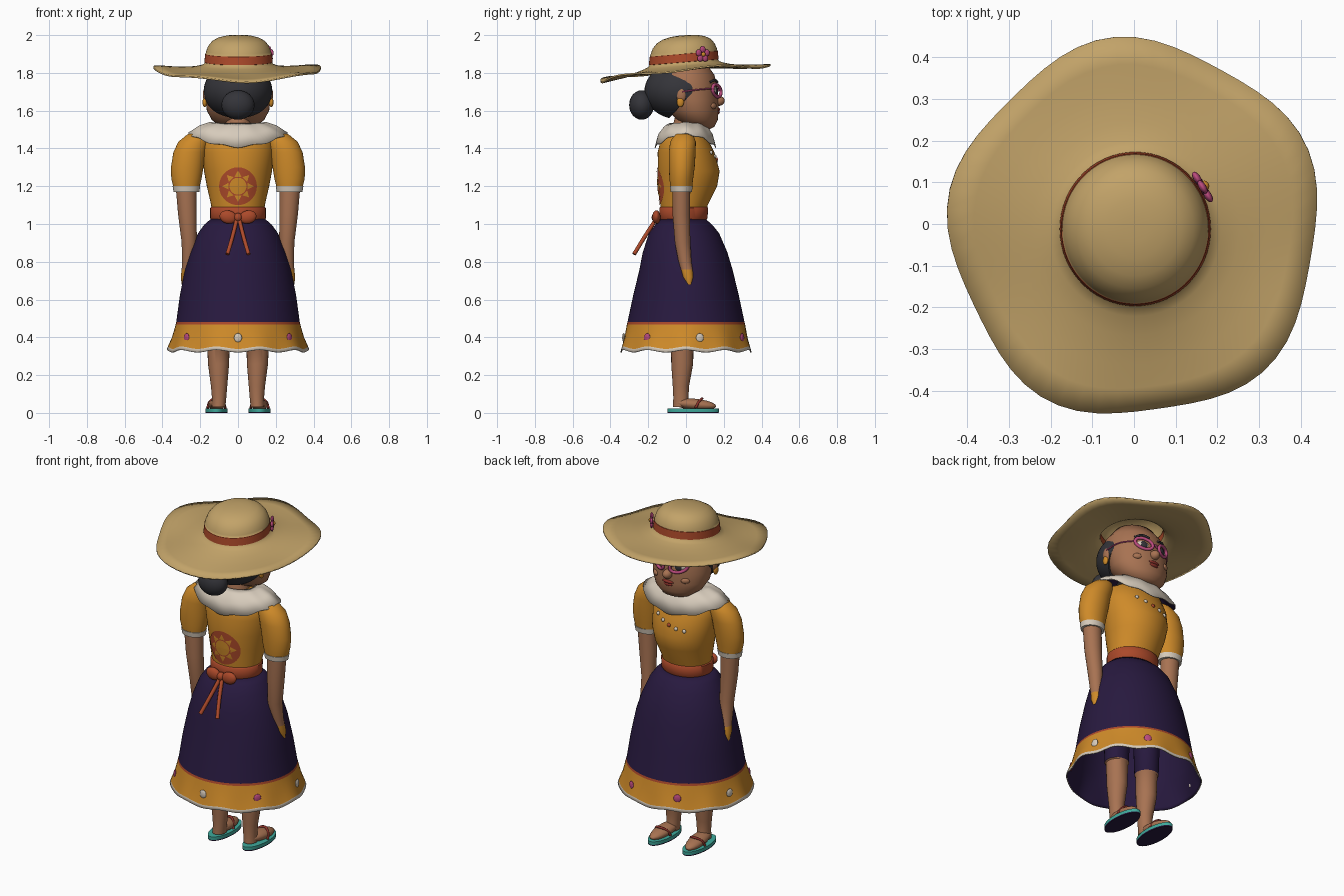
import bpy, bmesh
from math import sin, cos, pi, radians, sqrt
from mathutils import Vector, Matrix

old = bpy.data.objects.get("Cube")
if old:
    bpy.data.objects.remove(old)


def material(name, *rgb):
    m = bpy.data.materials.new(name)
    m.use_nodes = True
    m.diffuse_color = (*rgb, 1)
    m.node_tree.nodes["Principled BSDF"].inputs["Base Color"].default_value = (*rgb, 1)
    return m


straw = material("straw", .54, .365, .14)
hair = material("charcoal_hair", .034, .034, .041)
skin = material("brown_skin", .39, .17, .085)
gold = material("gold_cloth", .62, .255, .022)
cream = material("cream", .68, .60, .50)
purple = material("deep_purple", .021, .010, .050)
red = material("brick_red", .41, .067, .023)
pink = material("pink", .50, .07, .21)
teal = material("teal", .05, .40, .33)
dark_red = material("dark_red", .25, .03, .022)

SIDES = (("left", 1), ("right", -1))


def finish(ob, mats, angle=50):
    for m in mats:
        ob.data.materials.append(m)
    bpy.ops.object.select_all(action='DESELECT')
    ob.select_set(True)
    bpy.context.view_layer.objects.active = ob
    bpy.ops.object.shade_smooth_by_angle(angle=radians(angle))
    return ob


def mesh_object(name, bm, mats, angle=50):
    me = bpy.data.meshes.new(name)
    bm.to_mesh(me)
    bm.free()
    ob = bpy.data.objects.new(name, me)
    bpy.context.collection.objects.link(ob)
    return finish(ob, mats, angle)


def loft(name, rings, mats, bands=None, n=32, warp=None, top=True, base=True, angle=50):
    """Skin elliptical rings (x, y, z, rx, ry), listed from top to bottom."""
    bm = bmesh.new()
    loops = []
    for cx, cy, z, rx, ry in rings:
        loop = []
        for i in range(n):
            t = 2 * pi * i / n
            p = Vector((cx + rx * cos(t), cy + ry * sin(t), z))
            loop.append(bm.verts.new(warp(p, t, rx) if warp else p))
        loops.append(loop)
    for k, (a, b) in enumerate(zip(loops, loops[1:])):
        for i in range(n):
            j = (i + 1) % n
            f = bm.faces.new((a[i], b[i], b[j], a[j]))
            f.material_index = bands[k] if bands else 0
    if top:
        bm.faces.new(loops[0])
    if base:
        bm.faces.new(loops[-1][::-1]).material_index = bands[-1] if bands else 0
    return mesh_object(name, bm, mats, angle)


def thicken(ob, thickness, inner_slot):
    mod = ob.modifiers.new("thickness", 'SOLIDIFY')
    mod.thickness = thickness
    mod.offset = -1
    mod.material_offset = inner_slot


def ball(name, loc, size, mat, rot=(0, 0, 0), n=20):
    bpy.ops.mesh.primitive_uv_sphere_add(segments=n, ring_count=n // 2 + 2, location=loc, rotation=rot)
    ob = bpy.context.object
    ob.name = name
    ob.scale = size
    return finish(ob, [mat], 80)


def tube(name, pts, r, mat, cyclic=False):
    cu = bpy.data.curves.new(name, 'CURVE')
    cu.dimensions = '3D'
    cu.bevel_depth = r
    cu.bevel_resolution = 2
    cu.resolution_u = 6
    cu.use_fill_caps = True
    sp = cu.splines.new('BEZIER')
    sp.bezier_points.add(len(pts) - 1)
    sp.use_cyclic_u = cyclic
    for bp, p in zip(sp.bezier_points, pts):
        bp.co = p
        bp.handle_left_type = bp.handle_right_type = 'AUTO'
    cu.materials.append(mat)
    ob = bpy.data.objects.new(name, cu)
    bpy.context.collection.objects.link(ob)


# Bodice and belt
bodice = [(0, 0, 1.52, .08, .08), (0, -.01, 1.46, .18, .12), (0, 0, 1.38, .19, .15),
          (0, .015, 1.28, .18, .163), (0, .01, 1.2, .165, .155), (0, -.01, 1.1, .142, .125),
          (0, -.015, 1.02, .138, .113)]
loft("bodice", bodice, [gold], n=48)
loft("belt", [(0, -.012, 1.09, .141, .124), (0, -.012, 1.085, .147, .129),
              (0, -.013, 1.03, .147, .127), (0, -.013, 1.02, .141, .12)], [red], n=48)


def bodice_y(x, z, side):
    for a, b in zip(bodice, bodice[1:]):
        if b[2] <= z <= a[2]:
            u = (a[2] - z) / (a[2] - b[2])
            cy, rx, ry = (a[k] + (b[k] - a[k]) * u for k in (1, 3, 4))
            return cy + side * ry * sqrt(max(0, 1 - (x / rx) ** 2))


# Sun emblem fitted to the bodice
def emblem_plate(name, shape, off, mat, steps=5):
    bm = bmesh.new()

    def vert(x, z):
        return bm.verts.new((x, bodice_y(x, z + 1.2, -1) - off, z + 1.2))
    mx, mz = (sum(p[k] for p in shape) / len(shape) for k in (0, 1))
    loops = [[vert(mx + (x - mx) * k / steps, mz + (z - mz) * k / steps) for x, z in shape]
             for k in range(1, steps + 1)]
    bm.faces.new(loops[0])
    m = len(shape)
    for a, b in zip(loops, loops[1:]):
        for i in range(m):
            bm.faces.new((a[i], b[i], b[(i + 1) % m], a[(i + 1) % m]))
    mesh_object(name, bm, [mat])


def polar(r, degrees):
    return r * cos(radians(degrees)), r * sin(radians(degrees))


emblem_plate("emblem_disc", [polar(.1, 10 * i) for i in range(36)], .004, red)
emblem_plate("emblem_sun", [polar(.045, 15 * i) for i in range(24)], .007, gold)
for k in range(8):
    a = 45 * k
    emblem_plate("emblem_ray", [polar(.053, a - 20), polar(.084, a), polar(.053, a + 20)], .007, gold, 3)

# Beads slanting across the chest
for k in range(-2, 3):
    x, z = k * .045, 1.342 + .014 * k + .002 * k * k
    ball("chest_bead", (x, bodice_y(x, z, 1), z), (.011, .009, .011), cream if k else red, n=12)


# Collar, scalloped and higher over the shoulders
def drape(p, t, rx):
    w = (rx - .1) / .16
    p.z += w * (.066 * cos(t) ** 2 + .005 * cos(10 * t))
    return p


collar = loft("collar", [(0, 0, 1.535, .10, .085), (0, 0, 1.518, .15, .115), (0, -.003, 1.475, .205, .145),
                         (0, -.003, 1.41, .264, .163)], [cream, purple], n=80, warp=drape,
              top=False, base=False)
thicken(collar, .006, 1)

# Sleeves, arms and legs
for side, s in SIDES:
    loft(side + "_sleeve", [(s * .2, -.01, 1.49, .03, .03), (s * .212, -.012, 1.473, .058, .05),
                            (s * .236, -.016, 1.435, .08, .068), (s * .256, -.02, 1.38, .086, .071),
                            (s * .269, -.022, 1.3, .086, .068), (s * .273, -.025, 1.24, .08, .063),
                            (s * .273, -.025, 1.2, .070, .058), (s * .273, -.025, 1.2, .073, .061),
                            (s * .273, -.025, 1.17, .068, .056)], [gold, cream], [0] * 6 + [1] * 2)
    loft(side + "_arm", [(s * .275, -.025, 1.2, .055, .048), (s * .268, -.025, 1.05, .049, .046),
                         (s * .258, -.018, .9, .04, .041), (s * .263, -.005, .8, .034, .034),
                         (s * .270, .004, .76, .028, .032), (s * .281, .011, .72, .022, .028),
                         (s * .290, .018, .68, .008, .01)], [skin, gold], [0] * 4 + [1] * 2, n=24)
    loft(side + "_leg", [(s * .105, -.02, .7, .075, .075), (s * .105, -.02, .40, .066, .066),
                         (s * .104, -.02, .395, .060, .060), (s * .103, -.02, .26, .056, .058),
                         (s * .1, -.027, .14, .043, .043), (s * .1, -.027, .08, .038, .04),
                         (s * .103, -.025, .03, .036, .045)], [purple, skin], [0] + [1] * 5, n=24)
    ball(side + "_foot", (s * .112, .045, .045), (.046, .115, .03), skin, (radians(-5), 0, radians(-4 * s)))
    loft(side + "_sandal", [(s * .114, .038, .024, .058, .136), (s * .114, .038, .006, .058, .136),
                            (s * .114, .038, 0, .057, .135)], [teal, purple], [0, 1])
    tube(side + "_sandal_strap", [(s * .066, .05, .025), (s * .082, .07, .062), (s * .114, .085, .075),
                                  (s * .147, .07, .062), (s * .162, .05, .025)], .007, dark_red)


# Skirt with a gold border and wavy hem
def flare(p, t, rx):
    w = min(1, max(0, (.46 - p.z) / .12))
    ripple = w * cos(10 * t)
    return Vector((p.x * (1 + .012 * ripple), p.y * (1 + .012 * ripple), p.z + .007 * ripple))


skirt = loft("skirt", [(0, -.015, 1.03, .14, .115), (0, -.012, .995, .18, .152), (0, -.01, .95, .212, .186),
                       (0, -.005, .85, .254, .224), (0, 0, .76, .281, .246), (0, 0, .62, .308, .28),
                       (0, 0, .48, .327, .31), (0, 0, .468, .33, .313), (0, 0, .40, .346, .328),
                       (0, 0, .345, .367, .345), (0, 0, .328, .373, .350)],
             [purple, red, gold, cream, purple], [0] * 6 + [1, 2, 2, 3], n=80, warp=flare,
             top=False, base=False)
thicken(skirt, .006, 4)
for k in range(7):
    t = radians(-90 + 360 * k / 7)
    ball("hem_bead", (.348 * cos(t), .330 * sin(t), .398), (.008, .021, .024),
         cream if k in (0, 2, 5) else pink, (0, 0, t), n=14)

# Bow
ball("bow_knot", (0, -.16, 1.035), (.022, .022, .024), red)
for side, s in SIDES:
    ball(side + "_bow_loop", (s * .052, -.157, 1.037), (.046, .022, .035), red, (0, radians(-12 * s), 0))
    tube(side + "_bow_tail", [(s * .005, -.155, 1.03), (s * .03, -.22, .93), (s * .056, -.275, .84)], .011, red)

# Head, neck and hair
loft("neck", [(0, .02, 1.6, .07, .07), (0, 0, 1.54, .065, .065), (0, 0, 1.48, .075, .07)], [skin])
loft("head", [(0, 0, 1.86, .11, .1), (0, 0, 1.79, .165, .15), (0, .01, 1.72, .172, .158),
              (0, .03, 1.66, .172, .142), (0, .04, 1.6, .165, .132), (0, .06, 1.55, .138, .108),
              (0, .08, 1.515, .09, .07), (0, .09, 1.502, .045, .035)], [skin], n=40, angle=70)
bm = bmesh.new()
bmesh.ops.create_uvsphere(bm, u_segments=40, v_segments=24, radius=1,
                          matrix=Matrix.Translation((0, -.03, 1.704)) @ Matrix.Diagonal((.182, .19, .151, 1)))
cut = bmesh.ops.bisect_plane(bm, geom=bm.verts[:] + bm.edges[:] + bm.faces[:], plane_co=(0, -.035, 1.62),
                             plane_no=(0, .165, -.15), clear_outer=True)
bmesh.ops.contextual_create(bm, geom=[e for e in cut["geom_cut"] if isinstance(e, bmesh.types.BMEdge)])
mesh_object("hair", bm, [hair])
ball("hair_bun", (0, -.235, 1.63), (.088, .066, .078), hair)

# Face and glasses
ball("nose", (0, .172, 1.652), (.027, .033, .027), skin)
ball("upper_lip", (0, .166, 1.606), (.037, .015, .011), dark_red)
ball("lower_lip", (0, .164, 1.591), (.030, .015, .012), dark_red)
tube("glasses_bridge", [(-.022, .170, 1.708), (0, .176, 1.714), (.022, .170, 1.708)], .007, pink)
for side, s in SIDES:
    ball(side + "_ear", (s * .168, -.025, 1.685), (.018, .028, .042), skin)
    ball(side + "_earring", (s * .176, -.03, 1.645), (.012, .019, .026), gold)
    ball(side + "_cheek", (s * .098, .145, 1.625), (.024, .012, .016), skin, (0, 0, radians(-35 * s)))
    ball(side + "_eye", (s * .065, .148, 1.703), (.036, .016, .024), cream, (0, 0, radians(-20 * s)))
    ball(side + "_iris", (s * .064, .158, 1.703), (.022, .009, .021), hair, (0, 0, radians(-20 * s)))
    tube(side + "_brow", [(s * .03, .166, 1.752), (s * .07, .152, 1.762), (s * .105, .126, 1.75)], .006, hair)
    rim = [(s * (.066 + .044 * cos(a)), .163 - .022 * cos(a), 1.706 + .031 * sin(a) + .009 * cos(a))
           for a in [k * pi / 5 for k in range(10)]]
    tube(side + "_glasses_rim", rim, .009, pink, cyclic=True)
    tube(side + "_glasses_arm", [(s * .112, .140, 1.717), (s * .168, .07, 1.712), (s * .182, -.02, 1.70)], .004, pink)


# Sun hat, tilted with a rippled brim
def hat_shape(p, t, rx):
    w = max(0, (rx - .2) / .24) ** 1.3
    lobe = cos(5 * (t - radians(98)))
    grow = 1 + .032 * w * lobe
    return Vector((p.x * grow, p.y * grow, p.z + .085 * p.y + w * (.012 * cos(2 * t) + .009 * lobe)))


hat_profile = [(.03, 2.0), (.07, 1.996), (.11, 1.986), (.14, 1.969), (.161, 1.943), (.172, 1.915),
               (.175, 1.902), (.177, 1.901), (.181, 1.858), (.178, 1.857), (.183, 1.848), (.205, 1.838),
               (.25, 1.826), (.32, 1.818), (.38, 1.815), (.44, 1.813)]
rings = [(.003, -.012, z, r, r * 1.02) for r, z in hat_profile]
hat = loft("sun_hat", rings, [straw, red], [0] * 6 + [1] * 3 + [0] * 6, n=60, warp=hat_shape, base=False)
thicken(hat, .009, 0)

# Flower on the hat band
out = Vector((cos(radians(32)), sin(radians(32)), 0))
across = Vector((-out.y, out.x, 0))
heart = Vector((.003, -.012, 1.898)) + out * .19
for k in range(5):
    a = radians(90 + 72 * k)
    spot = heart + across * .026 * cos(a) + Vector((0, 0, .026 * sin(a)))
    ball("flower_petal", spot, (.009, .018, .018), pink, (0, 0, radians(32)), n=12)
ball("flower_heart", heart + out * .007, (.01, .012, .012), gold, (0, 0, radians(32)), n=12)
